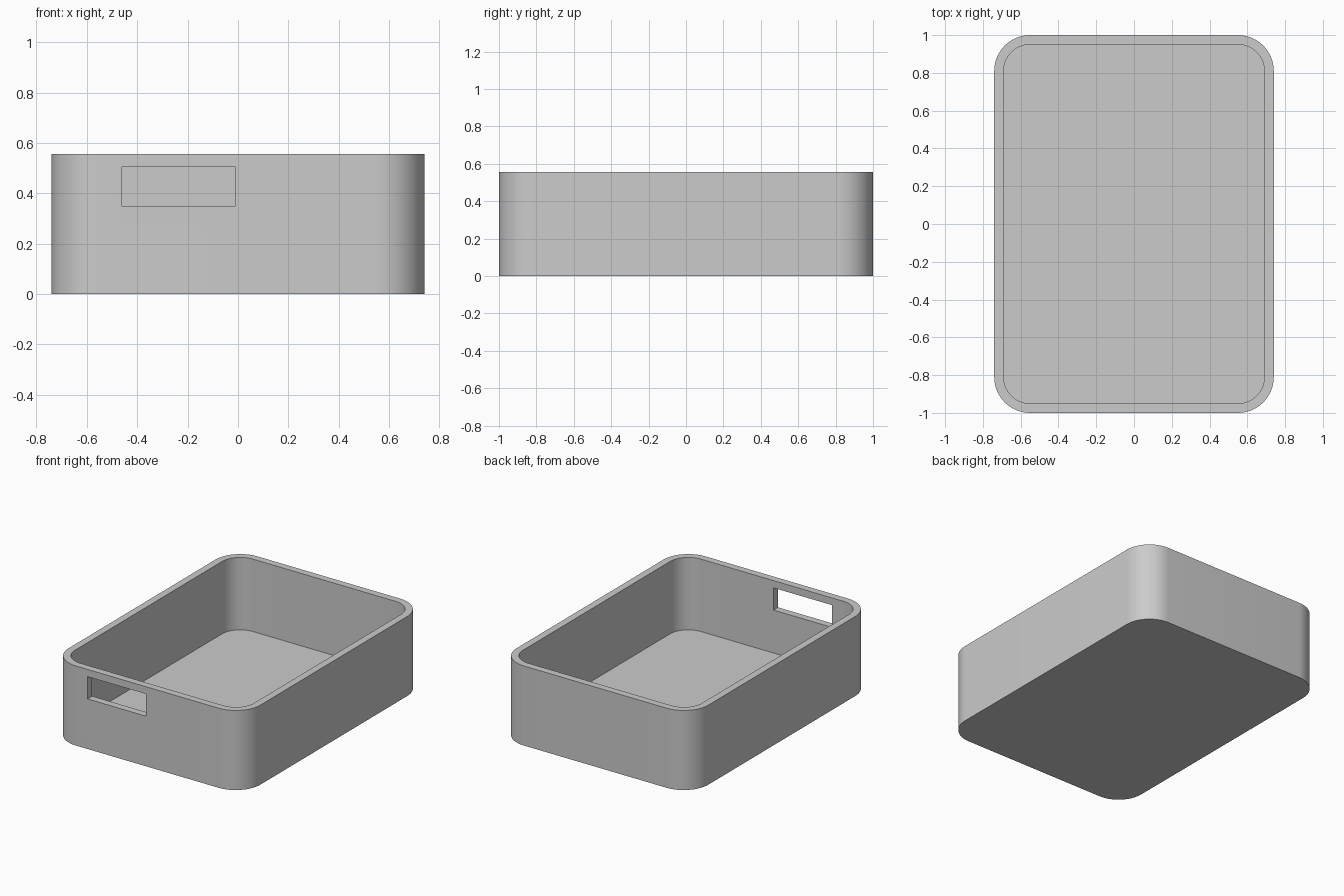
import bpy, bmesh, math

default = bpy.data.objects.get("Cube")
if default:
    bpy.data.objects.remove(default, do_unlink=True)

HALF_X, HALF_Y, HEIGHT = 0.74, 1.0, 0.555
WALL, RADIUS, STEPS = 0.05, 0.19, 16

grey = bpy.data.materials.new("light_grey")
grey.use_nodes = True
colour = (0.6, 0.6, 0.6, 1)
grey.diffuse_color = colour
grey.node_tree.nodes["Principled BSDF"].inputs["Base Color"].default_value = colour


def rounded_outline(inset):
    """Rounded rectangle, counter-clockwise, pulled in by inset."""
    cx, cy, r = HALF_X - RADIUS, HALF_Y - RADIUS, RADIUS - inset
    points = []
    for corner, (sx, sy) in enumerate([(1, 1), (-1, 1), (-1, -1), (1, -1)]):
        for i in range(STEPS + 1):
            a = math.pi / 2 * (corner + i / STEPS)
            points.append((sx * cx + r * math.cos(a), sy * cy + r * math.sin(a)))
    return points


# Tray body: outer wall, rim, inner wall and floor as one closed shell
bm = bmesh.new()
rings = [[bm.verts.new((x, y, z)) for x, y in rounded_outline(inset)]
         for inset, z in [(0, 0), (0, HEIGHT), (WALL, HEIGHT), (WALL, WALL)]]
for low, high in zip(rings, rings[1:]):
    for i in range(len(low)):
        j = (i + 1) % len(low)
        bm.faces.new((low[i], low[j], high[j], high[i]))
bm.faces.new(rings[0][::-1])
bm.faces.new(rings[-1])
bmesh.ops.recalc_face_normals(bm, faces=bm.faces)
mesh = bpy.data.meshes.new("tray_body")
bm.to_mesh(mesh)
bm.free()
mesh.materials.append(grey)
tray = bpy.data.objects.new("tray_body", mesh)
bpy.context.collection.objects.link(tray)

# Handle slot cut through the front wall
bpy.ops.mesh.primitive_cube_add(size=1, location=(-0.235, -HALF_Y + WALL / 2, 0.427))
cutter = bpy.context.object
cutter.name = "handle_slot_cutter"
cutter.scale = (0.45, 0.2, 0.155)
cutter.data.materials.append(grey)
cutter.hide_render = True
cutter.display_type = 'WIRE'
slot = tray.modifiers.new("handle_slot", 'BOOLEAN')
slot.operation = 'DIFFERENCE'
slot.solver = 'EXACT'
slot.object = cutter

# Apply the cut, drop the cutter and smooth only the rounded corners
bpy.ops.object.select_all(action='DESELECT')
tray.select_set(True)
bpy.context.view_layer.objects.active = tray
bpy.ops.object.modifier_apply(modifier=slot.name)
bpy.data.objects.remove(cutter, do_unlink=True)
bpy.ops.object.shade_smooth_by_angle(angle=math.radians(30))
